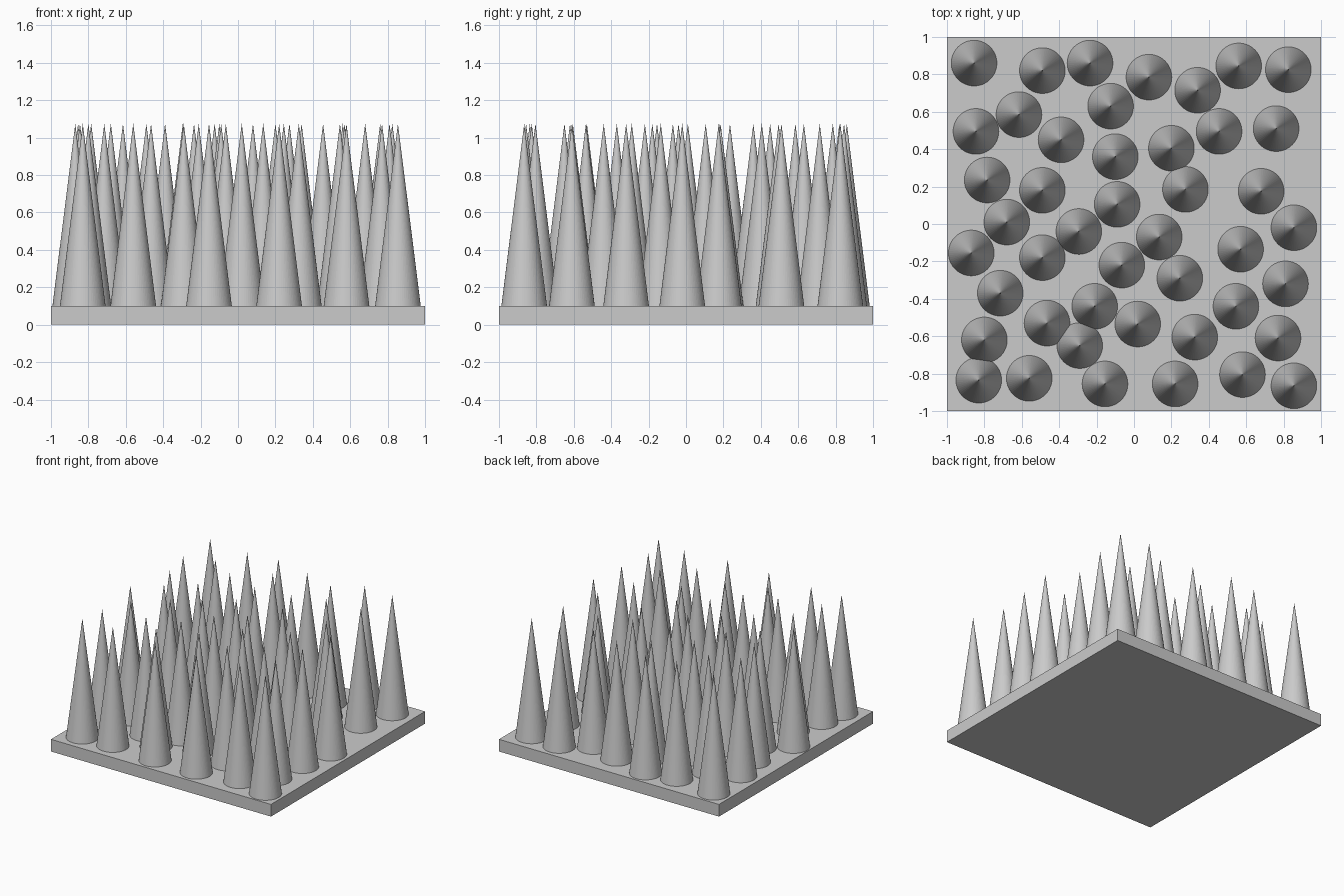
import bpy

BASE_H = 0.10
RADIUS = 0.122
TIP_Z = 1.075

# Square base slab
bpy.ops.mesh.primitive_cube_add(size=1, location=(0, 0, BASE_H / 2))
base = bpy.context.object
base.name = "base_plate"
base.scale = (2, 2, BASE_H)
bpy.ops.object.transform_apply(location=False, rotation=False, scale=True)

# Scattered spike centres, back to front
centres = [
    (-.855, .86), (-.49, .82), (-.235, .86), (.08, .785), (.34, .715),
    (.56, .845), (.825, .825), (-.615, .585), (-.845, .495), (-.39, .45),
    (-.125, .63), (-.10, .36), (.20, .405), (.455, .495), (.76, .51),
    (-.785, .235), (-.49, .18), (-.09, .105), (.275, .185), (.68, .175),
    (-.68, .01), (-.295, -.04), (.855, -.02), (-.87, -.155), (-.49, -.18),
    (-.065, -.22), (.135, -.07), (.57, -.135), (.245, -.29), (.81, -.32),
    (-.715, -.37), (-.465, -.53), (-.21, -.44), (.02, -.535), (.545, -.44),
    (-.80, -.62), (-.29, -.65), (.325, -.605), (.77, -.61), (-.83, -.835),
    (-.56, -.825), (-.155, -.855), (.22, -.855), (.58, -.805), (.855, -.865),
]

# One cone mesh shared by every spike
height = TIP_Z - BASE_H
bpy.ops.mesh.primitive_cone_add(vertices=64, radius1=RADIUS, radius2=0, depth=height)
first = bpy.context.object
for i, (x, y) in enumerate(centres):
    if i == 0:
        spike = first
    else:
        spike = bpy.data.objects.new("spike", first.data)
        bpy.context.collection.objects.link(spike)
    spike.name = f"spike_{i + 1:02d}"
    spike.location = (x, y, BASE_H + height / 2)
